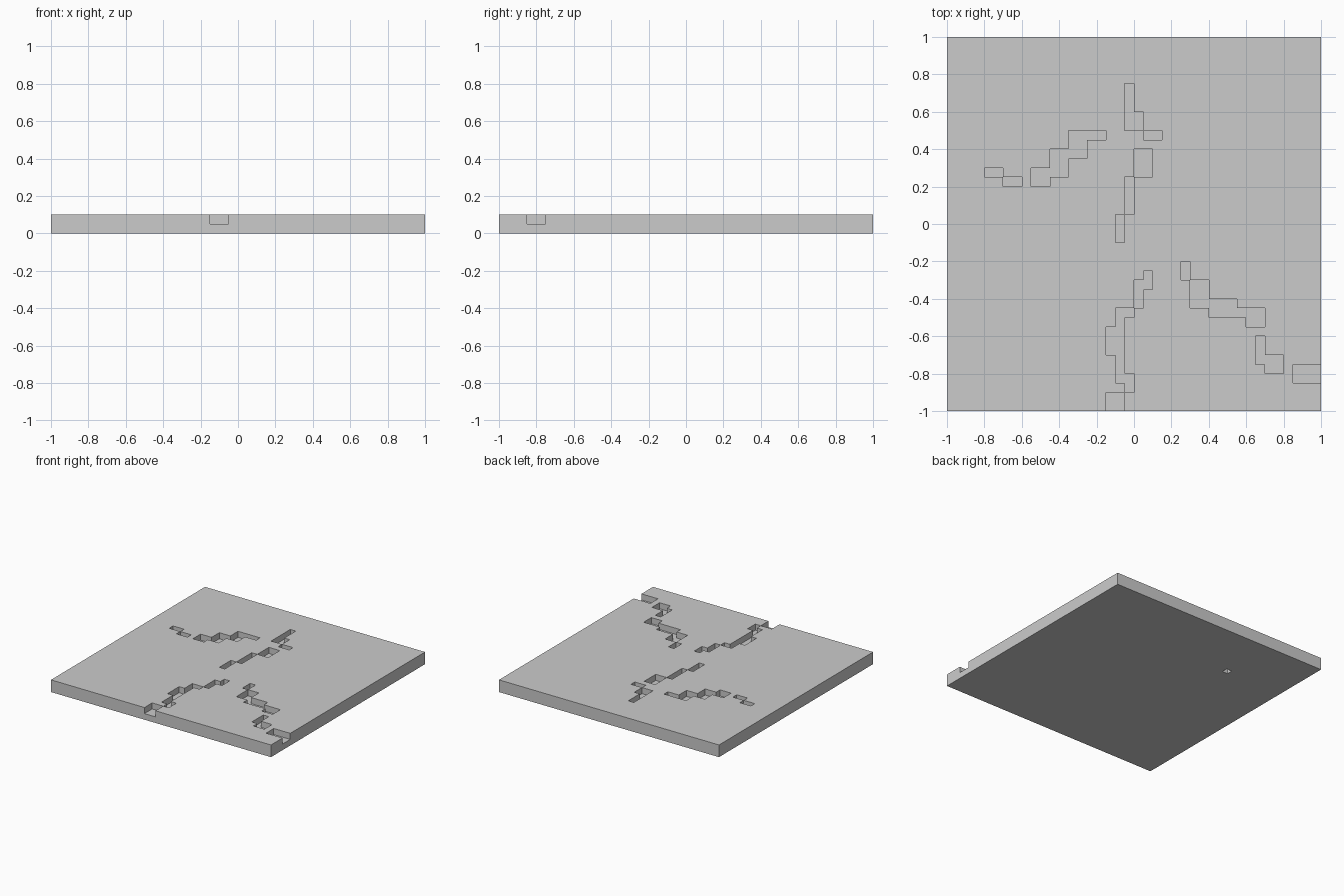
import bpy, bmesh
from mathutils import Vector

if "Cube" in bpy.data.objects:
    bpy.data.objects.remove(bpy.data.objects["Cube"])

CELL = 0.05
N, LAYERS = 40, 2          # 2 x 2 x 0.1 slab in 0.05 cells

# Carved crack patches on the upper layer, in cells: (x0, x1, y0, y1)
left_crack = [(-16, -14, 5, 6), (-14, -12, 4, 5), (-11, -9, 4, 6),
              (-9, -7, 5, 8), (-7, -5, 7, 10), (-5, -3, 9, 10)]
upper_crack = [(-1, 0, 10, 15), (0, 1, 10, 12), (1, 3, 9, 10),
               (0, 2, 5, 8), (-1, 0, 1, 5), (-2, -1, -2, 1)]
front_crack = [(1, 2, -7, -5), (0, 1, -9, -6), (-2, 0, -10, -9),
               (-2, -1, -17, -10), (-3, -2, -14, -11),
               (-1, 0, -18, -16), (-3, -1, -20, -18)]
right_crack = [(5, 6, -6, -4), (6, 8, -9, -6), (8, 11, -10, -8),
               (11, 12, -10, -9), (12, 14, -11, -9), (13, 14, -15, -12),
               (14, 16, -16, -14), (17, 20, -17, -15)]
# Single chip on the underside
bottom_chip = [(-10, -9, 10, 11)]

solid = {(x, y, z) for x in range(-N // 2, N // 2)
         for y in range(-N // 2, N // 2) for z in range(LAYERS)}


def carve(patches, layer):
    for x0, x1, y0, y1 in patches:
        for x in range(x0, x1):
            for y in range(y0, y1):
                solid.discard((x, y, layer))


carve(left_crack + upper_crack + front_crack + right_crack, 1)
carve(bottom_chip, 0)

# Skin: one outward quad wherever a solid cell meets open space
bm = bmesh.new()
verts = {}


def vert(p):
    key = tuple(round(c) for c in p)
    if key not in verts:
        verts[key] = bm.verts.new(Vector(key) * CELL)
    return verts[key]


for cell in solid:
    for axis in range(3):
        for sign in (-1, 1):
            n = Vector((0, 0, 0))
            n[axis] = sign
            if tuple(round(c) for c in Vector(cell) + n) in solid:
                continue
            u = Vector((0, 0, 0))
            u[(axis + 1) % 3] = 1
            v = n.cross(u)
            mid = Vector(cell) + Vector((0.5, 0.5, 0.5)) + n / 2
            bm.faces.new([vert(mid + (a * u + b * v) / 2)
                          for a, b in ((-1, -1), (1, -1), (1, 1), (-1, 1))])

mesh = bpy.data.meshes.new("cracked_floor_slab")
bm.to_mesh(mesh)
bm.free()
slab = bpy.data.objects.new("cracked_floor_slab", mesh)
bpy.context.collection.objects.link(slab)
